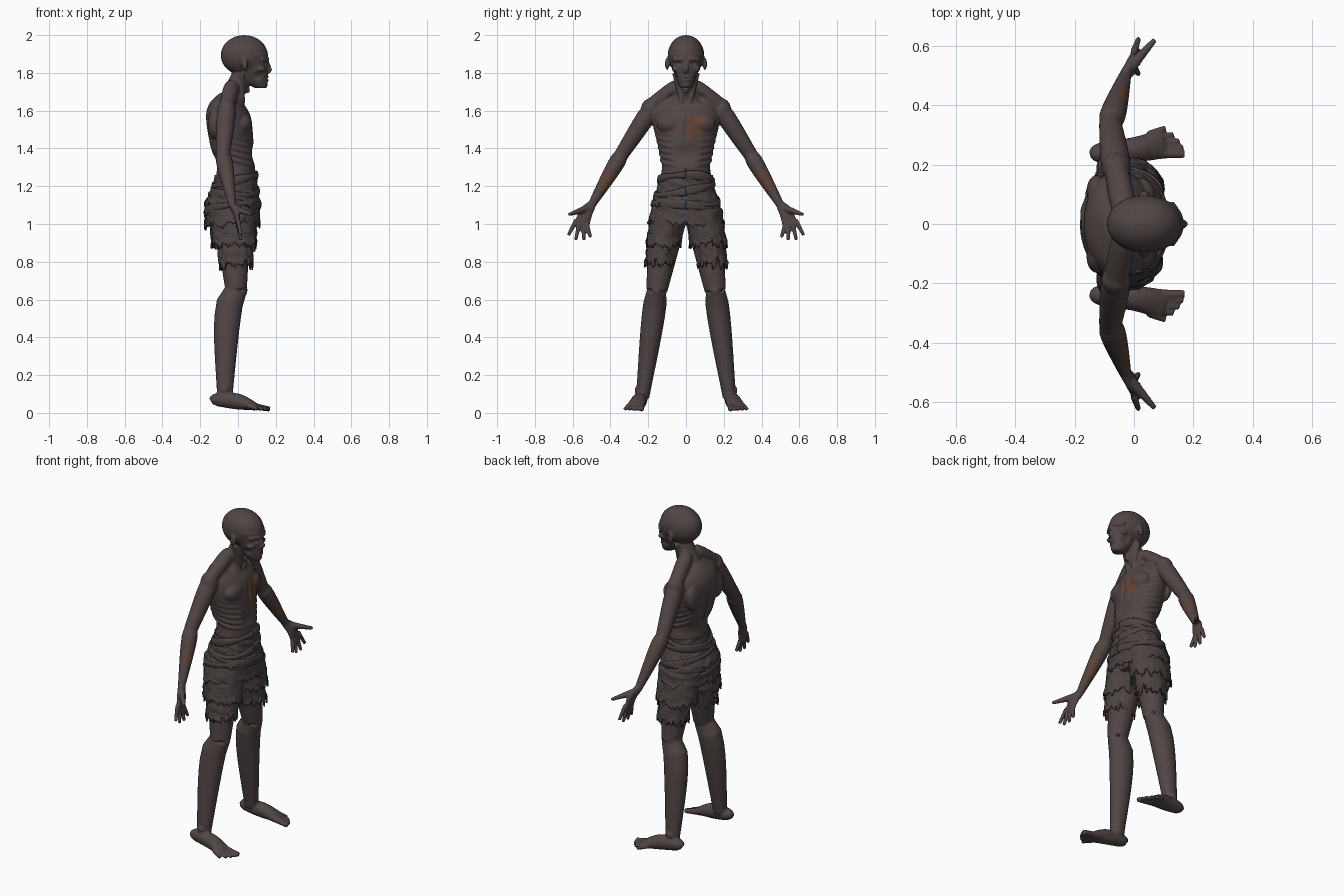
import bpy
import bmesh
import random
from math import sin, cos, pi
from mathutils import Vector, Matrix, noise

random.seed(4)
default_cube = bpy.data.objects.get("Cube")
if default_cube:
    bpy.data.objects.remove(default_cube)

UP = Vector((0, 0, 1))
FRONT = Vector((1, 0, 0))
MIRROR = Vector((1, -1, 1))


def make_material(name, colour):
    material = bpy.data.materials.new(name)
    material.use_nodes = True
    material.diffuse_color = (*colour, 1)
    for node in material.node_tree.nodes:
        if node.type == 'BSDF_PRINCIPLED':
            node.inputs["Base Color"].default_value = (*colour, 1)
            node.inputs["Roughness"].default_value = .8
    return material


skin_material = make_material("ashen_skin", (.08, .06, .058))
cloth_material = make_material("ragged_cloth", (.07, .055, .053))
sore_material = make_material("rusty_sore", (.12, .055, .033))


def spline(points, steps):
    """Smooth path through (x, y, z, radius along ref, other radius)."""
    path = []
    for i in range(len(points) - 1):
        before, start = points[max(i - 1, 0)], points[i]
        end, after = points[i + 1], points[min(i + 2, len(points) - 1)]
        for k in range(steps):
            t = k / steps
            path.append([b + t / 2 * (c - a + t * (2 * a - 5 * b + 4 * c - d + t * (3 * (b - c) + d - a)))
                         for a, b, c, d in zip(before, start, end, after)])
    return path + [points[-1]]


def loft(bm, points, ref=FRONT, up=None, sides=24, steps=4, caps=True):
    path, rings = spline(points, steps), []
    for i, point in enumerate(path):
        ahead, behind = path[min(i + 1, len(path) - 1)], path[max(i - 1, 0)]
        along = up or (Vector(ahead[:3]) - Vector(behind[:3])).normalized()
        u = (ref - along * ref.dot(along)).normalized()
        v = along.cross(u)
        ring = []
        for k in range(sides):
            angle = 2 * pi * k / sides
            ring.append(bm.verts.new(Vector(point[:3]) + u * point[3] * cos(angle) + v * point[4] * sin(angle)))
        rings.append(ring)
    for low, high in zip(rings, rings[1:]):
        for k in range(sides):
            bm.faces.new((low[k - 1], low[k], high[k], high[k - 1]))
    if caps:
        bm.faces.new(rings[0])
        bm.faces.new(rings[-1])
    return rings


def limb(bm, start, end, r_start, r_end, swell=0, bow=0, flat=1, ref=FRONT):
    """Tapered limb; swell thickens it and bow shifts it forward near the start."""
    points, count = [], 8
    for k in range(count + 1):
        t = k / count
        bulge = sin(pi * t ** .5)
        centre = Vector(start).lerp(Vector(end), t) + FRONT * bow * bulge
        radius = r_start + (r_end - r_start) * t + swell * bulge
        points.append((*centre, radius, radius * flat))
    loft(bm, points, ref=ref, steps=1)


def ball(bm, centre, size):
    placed = Matrix.Translation(centre) @ Matrix.Diagonal((*size, 1))
    bmesh.ops.create_uvsphere(bm, u_segments=24, v_segments=16, radius=1, matrix=placed)


def finish(name, bm, material):
    bmesh.ops.recalc_face_normals(bm, faces=bm.faces)
    mesh = bpy.data.meshes.new(name)
    bm.to_mesh(mesh)
    bm.free()
    mesh.polygons.foreach_set("use_smooth", [True] * len(mesh.polygons))
    mesh.materials.append(material)
    part = bpy.data.objects.new(name, mesh)
    bpy.context.collection.objects.link(part)
    return part


def section(table, z):
    """Cross-section of a vertical form at a height."""
    for above, below in zip(table, table[1:]):
        if below[2] <= z <= above[2]:
            t = (above[2] - z) / (above[2] - below[2])
            return [a + (b - a) * t for a, b in zip(above, below)]
    return table[0]


torso = [(-.04, 0, 1.69, .06, .06), (-.06, 0, 1.64, .09, .15), (-.05, 0, 1.56, .12, .18),
         (-.03, 0, 1.4, .115, .145), (-.01, 0, 1.3, .1, .127), (-.03, 0, 1.1, .12, .16), (-.03, 0, 1, .1, .13)]
hips = [(-.01, 0, 1.26, .11, .14), (-.015, 0, 1.19, .12, .15), (-.03, 0, 1.1, .145, .18), (-.03, 0, 1, .14, .2)]

shoulder, elbow, wrist = Vector((-.06, .19, 1.6)), Vector((-.08, .34, 1.37)), Vector((-.03, .5, 1.1))
hip, knee, ankle = Vector((-.03, .09, 1.05)), Vector((-.01, .155, .65)), Vector((-.07, .23, .08))
throat = Vector((.025, .02, 1.64))

bm = bmesh.new()

# Left arm and hand
ball(bm, shoulder, (.05, .05, .065))
limb(bm, shoulder, elbow, .045, .038, swell=.006)
limb(bm, elbow, wrist, .037, .021, swell=.01)
loft(bm, [(*wrist, .02, .025), (-.01, .53, 1.06, .018, .037), (0, .55, 1, .012, .04)])
for i, length in enumerate((.09, .1, .09, .07)):
    knuckle = Vector((0, .58 - .018 * i, 1.02 - .008 * i))
    fan = .5 - .27 * i
    limb(bm, knuckle, knuckle + Vector((.015, length * sin(fan), -length * cos(fan))), .013, .009)
limb(bm, (-.01, .53, 1.08), (.07, .62, 1.05), .02, .009)

# Left leg, foot and toes
limb(bm, hip, knee, .1, .057)
ball(bm, knee + FRONT * .03, (.03, .03, .04))
limb(bm, knee, ankle, .058, .04, swell=.017, bow=-.03, flat=.87)
for side in (-1, 1):
    ball(bm, (-.07, .23 + .03 * side, .12), (.02, .012, .02))
loft(bm, [(-.14, .235, .06, .02, .02), (-.11, .24, .07, .035, .035), (0, .25, .06, .042, .042),
          (.1, .27, .03, .018, .05)], ref=UP)
for i in range(5):
    radius = .012 if i else .017
    tip = Vector((.17 - .004 * i * i, .235 + .022 * i, .02))
    limb(bm, (.05, .24 + .015 * i, .04), tip, radius * 1.2, radius * .8)

# Left chest, shoulder blade, collarbone and neck cords
ball(bm, (.025, .08, 1.53), (.05, .075, .055))
ball(bm, (-.125, .11, 1.53), (.035, .055, .08))
limb(bm, throat, shoulder + UP * .05, .011, .012, ref=UP)
limb(bm, (.02, .06, 1.8), throat, .014, .012)
limb(bm, (-.03, .03, 1.74), shoulder + UP * .02, .03, .04, swell=.01)

# Left ribs
for i in range(6):
    arc = []
    for k in range(7):
        angle = .5 + .3 * k
        z = 1.49 - .033 * i - .03 * sin(angle) + .012 * k
        x, y, z, depth, width = section(torso, z)
        arc.append((x + depth * .97 * cos(angle), width * .97 * sin(angle), z, .009, .009))
    loft(bm, arc, ref=UP, sides=10)

# Left brow, cheekbone, eye and ear
limb(bm, (.15, .01, 1.873), (.125, .072, 1.87), .011, .01, bow=.01, ref=UP)
ball(bm, (.12, .055, 1.82), (.025, .02, .016))
ball(bm, (.13, .038, 1.853), (.014, .015, .012))
ball(bm, (.035, .1, 1.848), (.018, .011, .034))

# Right half repeats the left
copied = bmesh.ops.duplicate(bm, geom=bm.verts[:] + bm.edges[:] + bm.faces[:])["geom"]
bmesh.ops.scale(bm, vec=MIRROR, verts=[g for g in copied if isinstance(g, bmesh.types.BMVert)])

# Torso, neck and head
loft(bm, torso, up=UP, sides=40)
limb(bm, (-.06, 0, 1.62), (.03, 0, 1.8), .07, .055, swell=-.008)
ball(bm, (.033, 0, 1.893), (.125, .097, .107))
loft(bm, [(.07, 0, 1.9, .09, .09), (.08, 0, 1.82, .08, .07), (.1, 0, 1.75, .057, .045),
          (.12, 0, 1.72, .03, .027)], up=UP, sides=32)
limb(bm, (.15, 0, 1.87), (.167, 0, 1.81), .01, .015)
ball(bm, (.16, 0, 1.808), (.015, .02, .01))
ball(bm, (.14, 0, 1.737), (.018, .022, .014))
ball(bm, (.05, 0, 1.71), (.014, .012, .018))
for z in (1.762, 1.777):
    ball(bm, (.15, 0, z), (.013, .026, .007))

# Fuse the parts into one skin
body = finish("body", bm, skin_material)
fuse = body.modifiers.new("fuse", 'REMESH')
fuse.mode, fuse.voxel_size = 'VOXEL', .005
soften = body.modifiers.new("soften", 'SMOOTH')
soften.factor, soften.iterations = .5, 4
bpy.context.view_layer.update()
skin = bpy.data.meshes.new_from_object(body.evaluated_get(bpy.context.evaluated_depsgraph_get()))
body.modifiers.clear()
body.data = skin

# Hollows of mouth, breastbone, belly, navel, spine, eyes, cheeks and collar: centre, reach, depth
hollows = [((.16, 0, 1.77), (.03, .027, .006), .006), ((.08, 0, 1.5), (.06, .018, .1), .009),
           ((.09, 0, 1.37), (.06, .09, .07), .014), ((.09, 0, 1.28), (.03, .013, .016), .012),
           ((-.16, 0, 1.43), (.09, .025, .2), .013), ((.145, .037, 1.85), (.035, .024, .016), .009),
           ((.11, .07, 1.78), (.04, .04, .03), .011), ((0, .075, 1.66), (.035, .04, .04), .012)]
carved = []
for vertex in skin.vertices:
    spot, push = Vector((vertex.co.x, abs(vertex.co.y), vertex.co.z)), 0
    for centre, reach, depth in hollows:
        away = sum(((p - c) / r) ** 2 for p, c, r in zip(spot, centre, reach))
        push += depth * max(0, 1 - away) ** 2
    carved.append(vertex.co - vertex.normal * push)
for vertex, place in zip(skin.vertices, carved):
    vertex.co = place

# Sores on the chest and forearms
skin.materials.clear()
skin.materials.append(skin_material)
skin.materials.append(sore_material)
forearm = elbow.lerp(wrist, .5) + FRONT * .02
sores = [Vector((.07, .04, 1.515)), forearm, forearm * MIRROR]
for face in skin.polygons:
    face.use_smooth = True
    rough = noise.noise(face.center * 35)
    near = min((face.center - sore).length for sore in sores) < .06 + .03 * rough
    face.material_index = int(near and rough > -.3 and face.normal.x > .2)


# Torn cloth layers
def cloth(name, points, tear, seed):
    bm, sides = bmesh.new(), 110
    rings = loft(bm, points, up=UP, sides=sides, steps=12, caps=False)
    around = [Vector((cos(2 * pi * k / sides), sin(2 * pi * k / sides), 0)) for k in range(sides)]
    ragged = [noise.noise(out * 5 + UP * seed) + random.uniform(-.4, .4) for out in around]
    for j, ring in enumerate(rings):
        drop = j / (len(rings) - 1)
        for vertex, out, rag in zip(ring, around, ragged):
            fold = noise.noise(out * 2 + FRONT * seed + UP * (vertex.co.z * 38 + out.y * 2))
            vertex.co += out * (.009 * fold + .006 * drop ** 4)
            vertex.co -= UP * tear * rag * drop ** 2
    part = finish(name, bm, cloth_material)
    part.modifiers.new("thickness", 'SOLIDIFY').thickness = .007


cloth("waist_wrap", hips[:3], .02, 1.3)
cloth("hip_wrap", [(-.02, 0, 1.17, .125, .157), *hips[2:]], .035, 5.7)
for side, name in ((1, "left"), (-1, "right")):
    cloth(name + "_thigh_wrap", [(-.03, .09 * side, 1.08, .125, .09), (-.02, .12 * side, .89, .11, .09)], .035, 9.3 + side)
    cloth(name + "_torn_hem", [(-.02, .12 * side, .95, .1, .083), (-.01, .14 * side, .79, .085, .076)], .045, 15.3 + side)

# Twisted sashes around the hips
for i in range(4):
    bm, loop = bmesh.new(), []
    for k in range(61):
        angle = pi * k / 30
        height = 1.23 - .05 * i + .03 * cos(angle - 1.8 * i)
        x, y, z, depth, width = section(hips, height)
        loop.append((x + depth * cos(angle), width * sin(angle), height, .02 + .006 * sin(3 * angle + i), .009))
    loft(bm, loop, ref=UP, sides=10, steps=1)
    finish("sash_" + "abcd"[i], bm, cloth_material)
